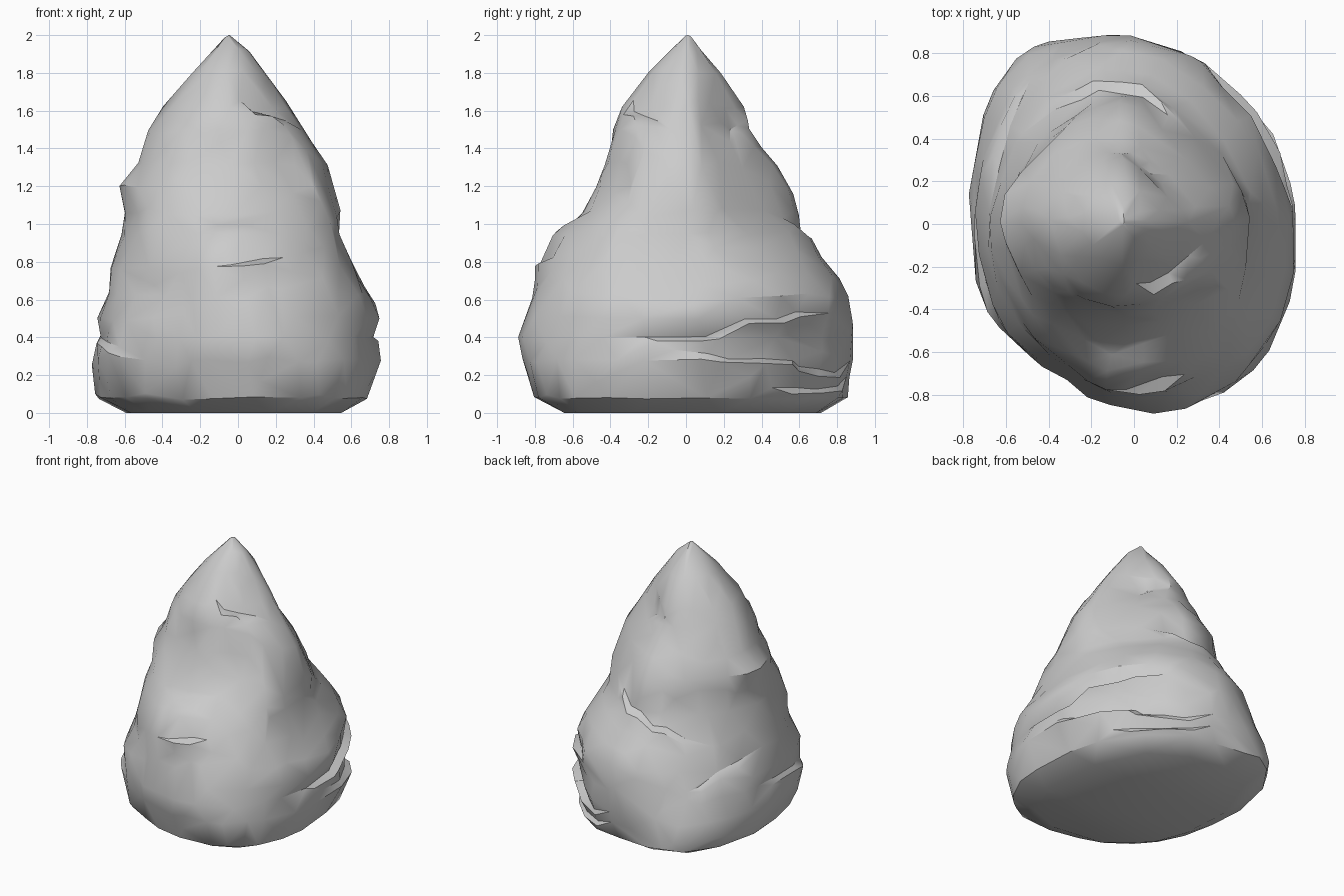
import bpy, bmesh, math
from mathutils import Vector, noise

cube = bpy.data.objects.get("Cube")
if cube:
    bpy.data.objects.remove(cube, do_unlink=True)

SIDES, ROWS = 96, 84
AXIS_X, AXIS_Y = -0.05, 0.01

# Rock profile: height, then reach towards -x, +x, -y, +y
PROFILE = [
    (0.00, 0.58, 0.52, 0.62, 0.70),
    (0.08, 0.73, 0.67, 0.78, 0.84),
    (0.28, 0.77, 0.75, 0.86, 0.88),
    (0.40, 0.74, 0.73, 0.89, 0.88),
    (0.50, 0.74, 0.75, 0.86, 0.88),
    (0.62, 0.70, 0.71, 0.82, 0.87),
    (0.76, 0.67, 0.62, 0.80, 0.77),
    (0.95, 0.61, 0.54, 0.69, 0.63),
    (1.05, 0.60, 0.53, 0.58, 0.62),
    (1.20, 0.62, 0.48, 0.47, 0.56),
    (1.32, 0.53, 0.44, 0.42, 0.49),
    (1.50, 0.48, 0.33, 0.39, 0.35),
    (1.62, 0.40, 0.25, 0.33, 0.30),
    (1.80, 0.24, 0.14, 0.20, 0.19),
    (1.92, 0.13, 0.05, 0.08, 0.08),
    (2.00, 0.06, -0.04, 0.0, 0.02),
]

# Corner fullness: height, then back left, back right, front left, front right
CORNERS = [
    (0.0, 1.0, 1.15, 1.19, 0.99),
    (0.15, 0.99, 1.12, 1.14, 1.0),
    (0.4, 0.94, 1.01, 1.06, 0.98),
    (0.75, 0.99, 0.91, 1.04, 0.95),
    (1.2, 0.83, 0.91, 1.0, 0.98),
    (1.55, 0.77, 0.94, 1.0, 0.95),
    (2.0, 1, 1, 1, 1),
]

# Ledges: direction, half width (degrees), height, rise, depth, tilt
LEDGES = [
    (22, 42, 0.46, 0.14, 0.05, 0.16),
    (38, 45, 0.26, 0.12, 0.045, -0.08),
    (55, 30, 0.13, 0.08, 0.03, 0.05),
    (-86, 22, 1.0, 0.2, 0.03, 0.2),
    (-77, 13, 0.79, 0.15, 0.04, 0.2),
    (-50, 40, 1.56, 0.32, 0.045, -0.12),
    (100, 50, 0.9, 0.2, 0.03, -0.2),
    (70, 25, 1.5, 0.2, 0.03, 0.1),
    (150, 30, 0.55, 0.2, 0.02, 0.2),
    (195, 30, 0.36, 0.15, 0.02, -0.15),
]

# Ridges and flats: direction, half width, low end, high end, height
RIDGES = [(-32, 24, 0.4, 1.7, 0.035), (0, 25, 0.9, 2.1, 0.03),
          (-130, 26, 0.9, 1.7, 0.02), (128, 26, -0.2, 0.7, 0.03),
          (-114, 32, -0.2, 0.95, -0.07), (85, 35, 0.95, 1.6, -0.02)]


def sample(table, z):
    """Blend the rows of a table at a height."""
    for low, high in zip(table, table[1:]):
        if z <= high[0]:
            t = (z - low[0]) / (high[0] - low[0])
            return [a + (b - a) * t for a, b in zip(low[1:], high[1:])]


def turn(angle, degrees):
    """Signed angle from a given direction."""
    return (angle - math.radians(degrees) + math.pi) % math.tau - math.pi


def relief(angle, z):
    """Radial offset from ledges, ridges and flats."""
    offset = 0
    wobble = 0.04 * noise.noise(Vector((math.cos(angle), math.sin(angle), z)) * 4)
    for direction, half, height, rise, depth, tilt in LEDGES:
        da = turn(angle, direction)
        window = min(1, 1.6 * max(0, 1 - abs(da) / math.radians(half)))
        up = (z - height - tilt * da + wobble) / rise
        if 0 < up < 1:
            offset -= depth * window * (1 - up)
        elif -0.5 < up <= 0:
            offset += 0.35 * depth * window * (1 + 2 * up)
    for direction, half, low, high, size in RIDGES:
        if low < z < high:
            fall = max(0, 1 - abs(turn(angle, direction)) / math.radians(half))
            offset += size * fall * math.sin(math.pi * (z - low) / (high - low))
    return offset


def rock_point(angle, z):
    c, s = math.cos(angle), math.sin(angle)
    left, right, front, back = sample(PROFILE, z)
    rx = right - AXIS_X if c > 0 else left + AXIS_X
    ry = back - AXIS_Y if s > 0 else front + AXIS_Y
    corner = sample(CORNERS, z)[(c <= 0) + 2 * (s <= 0)]
    full = 1 + (corner - 1) * abs(2 * c * s) ** 1.5
    x, y = rx * c * full, ry * s * full
    radius = math.hypot(x, y)
    rough = 0.02 * noise.noise(Vector((x, y, z * 1.3)) * 4)
    fade = min(1, radius / 0.4) * min(1, z / 0.1)
    scale = 1 + (relief(angle, z) + rough) * fade / max(radius, 0.01)
    return AXIS_X + x * scale, AXIS_Y + y * scale, z


# Rock body: stacked rings closed by a flat base and a pointed tip
bm = bmesh.new()
heights = [2 * i / ROWS for i in range(ROWS)]
rings = [[bm.verts.new(rock_point(math.tau * k / SIDES, z)) for k in range(SIDES)]
         for z in heights]
for low, high in zip(rings, rings[1:]):
    for k in range(SIDES):
        n = (k + 1) % SIDES
        bm.faces.new((low[k], low[n], high[n], high[k]))
tip = bm.verts.new((AXIS_X, AXIS_Y, 2))
for k in range(SIDES):
    bm.faces.new((rings[-1][k], rings[-1][(k + 1) % SIDES], tip))
bm.faces.new(rings[0][::-1])
bmesh.ops.triangulate(bm, faces=bm.faces[:])
bmesh.ops.recalc_face_normals(bm, faces=bm.faces[:])
mesh = bpy.data.meshes.new("rock")
bm.to_mesh(mesh)
bm.free()
rock = bpy.data.objects.new("rock", mesh)
bpy.context.collection.objects.link(rock)

# Stone colour
stone = bpy.data.materials.new("grey stone")
stone.use_nodes = True
colour = (0.6, 0.6, 0.6, 1)
stone.diffuse_color = colour
stone.node_tree.nodes["Principled BSDF"].inputs["Base Color"].default_value = colour
mesh.materials.append(stone)

# Chipped, irregular facets
for other in bpy.context.selected_objects:
    other.select_set(False)
rock.select_set(True)
bpy.context.view_layer.objects.active = rock
chip = rock.modifiers.new("chipped_facets", "DECIMATE")
chip.ratio = 0.05
bpy.ops.object.modifier_apply(modifier=chip.name)
bpy.ops.object.shade_smooth_by_angle(angle=math.radians(32))
